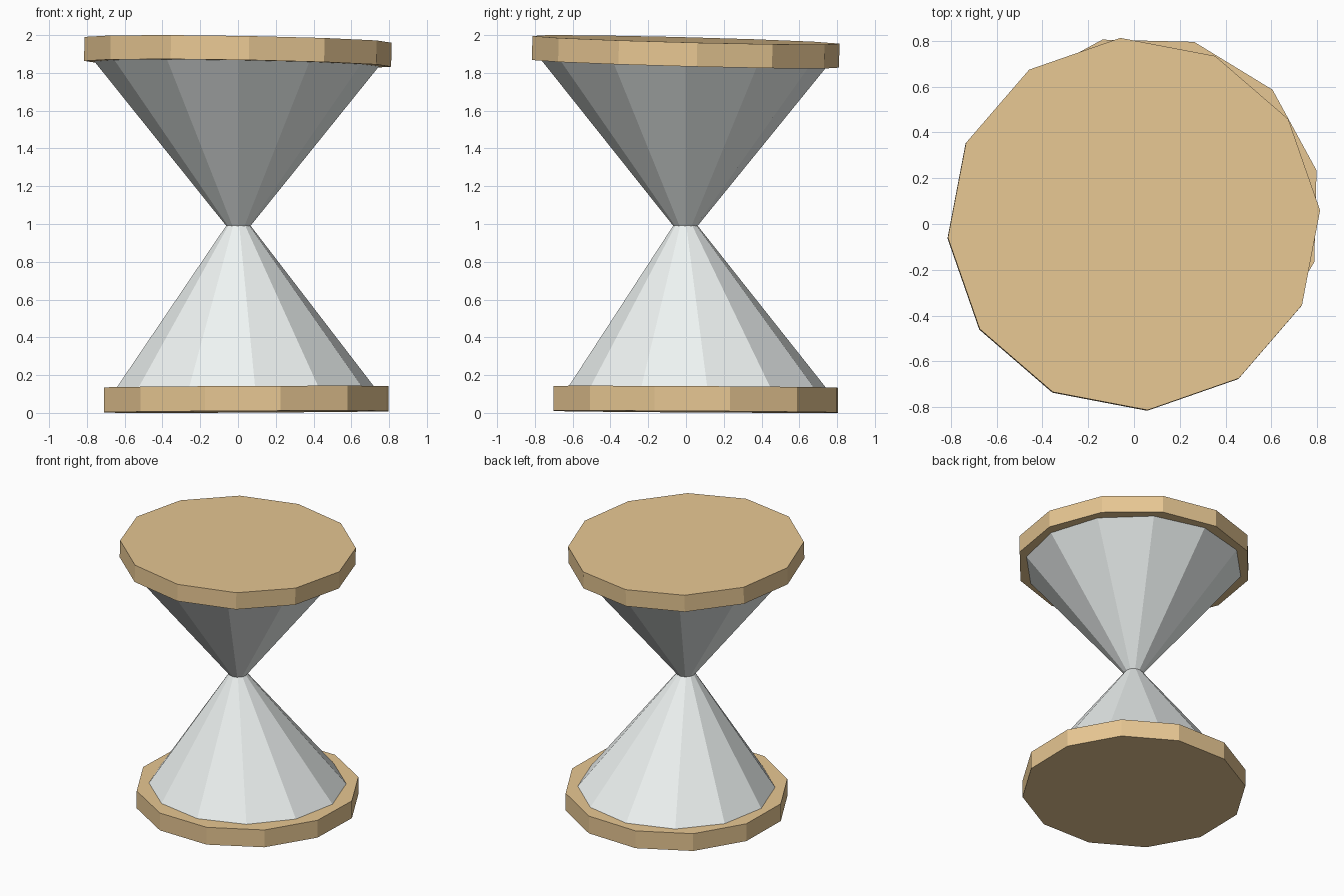
import bpy, bmesh
from math import cos, sin, radians

if "Cube" in bpy.data.objects:
    bpy.data.objects.remove(bpy.data.objects["Cube"])

SIDES = 12


def material(name, color):
    m = bpy.data.materials.new(name)
    m.diffuse_color = (*color, 1)
    m.use_nodes = True
    m.node_tree.nodes["Principled BSDF"].inputs["Base Color"].default_value = m.diffuse_color
    return m


def ring(bm, center, radius, turn, slope=(0, 0)):
    """12-sided loop lying in a slightly tilted plane."""
    cx, cy, cz = center
    verts = []
    for i in range(SIDES):
        a = radians(turn + 360 * i / SIDES)
        dx, dy = radius * cos(a), radius * sin(a)
        verts.append(bm.verts.new((cx + dx, cy + dy, cz + slope[0] * dx + slope[1] * dy)))
    return verts


def loft(name, lower, upper, mat):
    """Closed flat-sided solid between two loops."""
    bm = bmesh.new()
    lo, hi = ring(bm, *lower), ring(bm, *upper)
    for i in range(SIDES):
        j = (i + 1) % SIDES
        bm.faces.new((lo[i], lo[j], hi[j], hi[i]))
    bm.faces.new(lo[::-1])
    bm.faces.new(hi)
    mesh = bpy.data.meshes.new(name)
    bm.to_mesh(mesh)
    bm.free()
    mesh.materials.append(mat)
    obj = bpy.data.objects.new(name, mesh)
    bpy.context.collection.objects.link(obj)
    return obj


wood = material("wood", (0.80, 0.57, 0.29))
glass = material("glass", (0.86, 0.90, 0.89))

top_tilt = (-0.017, -0.026)
base_tilt = (0.005, -0.006)

# Wooden end plates, each slightly tilted
loft("base_plate",
     ((0.044, 0.052, 0.006), 0.775, 13.6, base_tilt),
     ((0.044, 0.052, 0.138), 0.775, 13.6, base_tilt), wood)
loft("top_plate",
     ((-0.002, -0.003, 1.848), 0.815, 4.2, top_tilt),
     ((0, 0, 1.975), 0.815, 4.2, top_tilt), wood)

# Glass bulbs meeting at the narrow neck
loft("lower_bulb",
     ((0.039, 0.061, 0.13), 0.688, 4.3, base_tilt),
     ((0.002, -0.003, 0.992), 0.064, 4.3), glass)
loft("upper_bulb",
     ((0.002, -0.003, 0.99), 0.064, 0.7),
     ((-0.007, -0.012, 1.852), 0.757, 0.7, top_tilt), glass)
